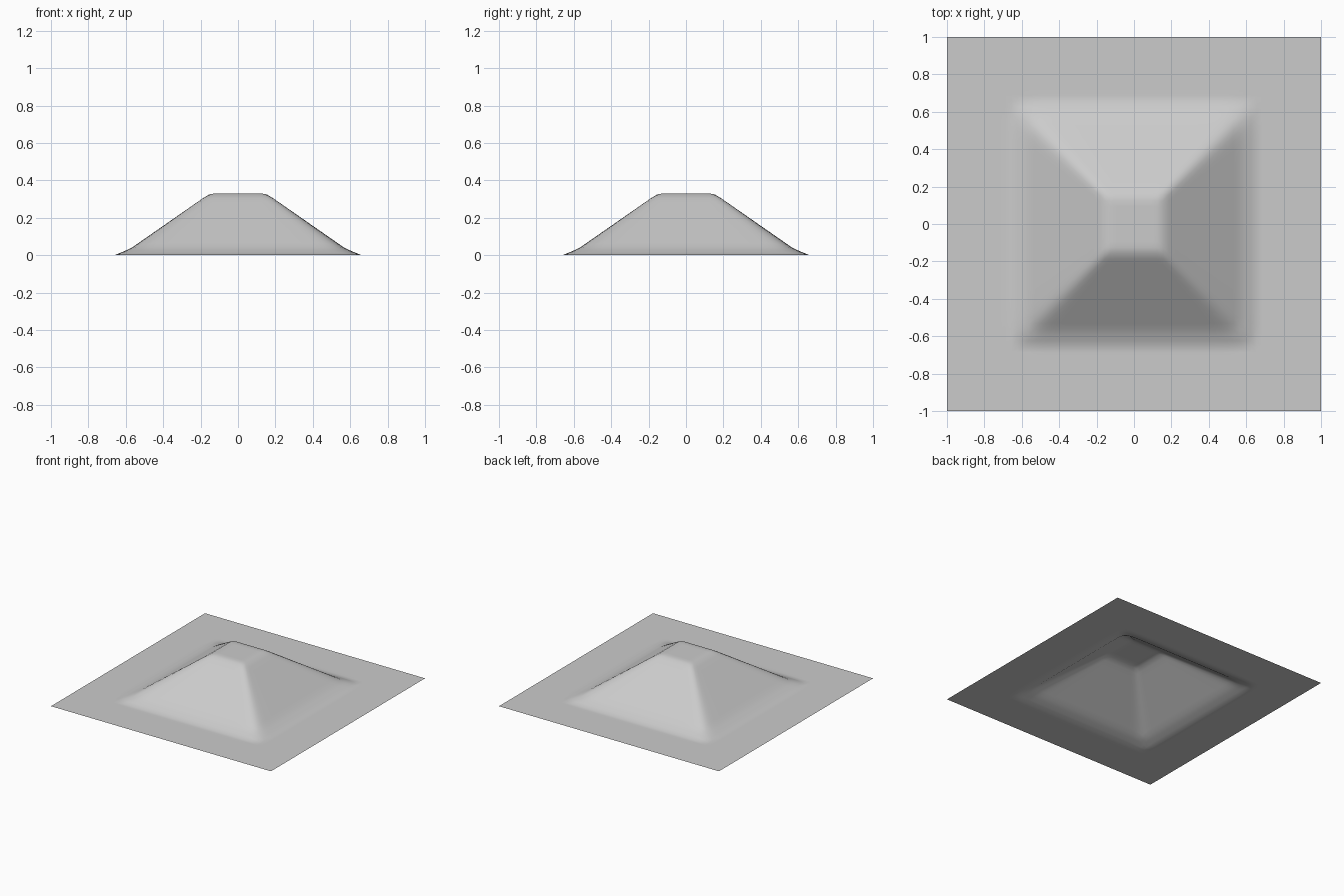
import bpy
import bmesh

cube = bpy.data.objects.get("Cube")
if cube:
    bpy.data.objects.remove(cube, do_unlink=True)

CELLS = 64
ROUNDING = 16  # higher means sharper mound ridges
PROFILE = [(0, 0.33), (0.14, 0.33), (0.165, 0.32), (0.575, 0.035), (0.66, 0), (2, 0)]


def height(x, y):
    """Slope profile measured outward over rounded squares."""
    d = (abs(x) ** ROUNDING + abs(y) ** ROUNDING) ** (1 / ROUNDING)
    for (d0, z0), (d1, z1) in zip(PROFILE, PROFILE[1:]):
        if d <= d1:
            return z0 + (z1 - z0) * (d - d0) / (d1 - d0)
    return 0


# Plain stone colour
stone = bpy.data.materials.new("light_grey")
grey = (0.6, 0.6, 0.6, 1)
stone.use_nodes = True
stone.diffuse_color = grey
stone.node_tree.nodes["Principled BSDF"].inputs["Base Color"].default_value = grey

# Open ground sheet raised into a flat-topped mound
bm = bmesh.new()
bmesh.ops.create_grid(bm, x_segments=CELLS, y_segments=CELLS, size=1)
for v in bm.verts:
    v.co.z = height(v.co.x, v.co.y)

# Split each square cell along the nearest ridge direction
corners = {True: [], False: []}
for f in bm.faces:
    c = f.calc_center_median()
    corners[c.x * c.y > 0].append(f)
for rising, faces in corners.items():
    for f in faces:
        c = f.calc_center_median()
        ends = [v for v in f.verts
                if ((v.co.x - c.x) * (v.co.y - c.y) > 0) == rising]
        bmesh.utils.face_split(f, ends[0], ends[1])
for f in bm.faces:
    f.smooth = True

mesh = bpy.data.meshes.new("terrain_mound")
bm.to_mesh(mesh)
bm.free()
mesh.materials.append(stone)
terrain = bpy.data.objects.new("terrain_mound", mesh)
bpy.context.collection.objects.link(terrain)
